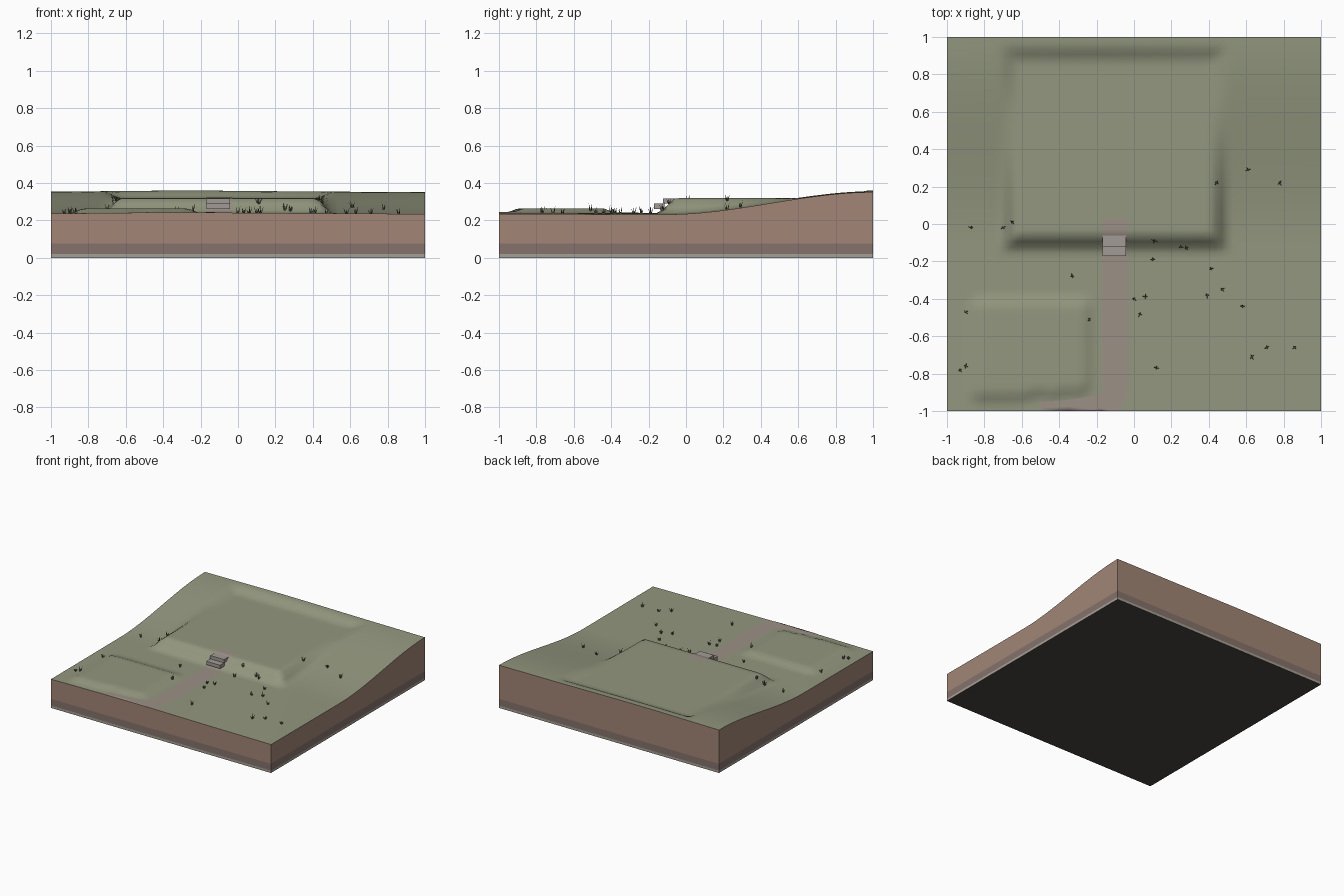
import bpy, bmesh, math, random
from mathutils import Vector

if "Cube" in bpy.data.objects:
    bpy.data.objects.remove(bpy.data.objects["Cube"])

random.seed(4)


def material(name, rgb):
    m = bpy.data.materials.new(name)
    m.diffuse_color = (*rgb, 1)
    m.use_nodes = True
    m.node_tree.nodes["Principled BSDF"].inputs["Base Color"].default_value = m.diffuse_color
    return m


GRASS = material("grass", (0.29, 0.31, 0.21))
SOIL = material("soil", (0.36, 0.24, 0.18))
STRATA = material("strata", (0.24, 0.17, 0.15))
BEDROCK = material("bedrock", (0.38, 0.35, 0.30))
UNDER = material("underside", (0.07, 0.06, 0.05))
PATH = material("path", (0.33, 0.28, 0.24))
STONE = material("stone", (0.36, 0.33, 0.31))
BLADE = material("blade", (0.10, 0.11, 0.06))


def finish(name, bm, *mats):
    me = bpy.data.meshes.new(name)
    bm.to_mesh(me)
    bm.free()
    ob = bpy.data.objects.new(name, me)
    bpy.context.collection.objects.link(ob)
    for m in mats:
        me.materials.append(m)
    return ob


# path centre line: in from the front edge, round a bend, up to the terrace
LINE = [Vector((-0.5, -1.02)), Vector((-0.35, -1.01)), Vector((-0.22, -0.99))]
LINE += [Vector((-0.22 + 0.12 * math.sin(a), -0.87 - 0.12 * math.cos(a)))
         for a in (math.radians(18 * i) for i in range(1, 6))]
LINE += [Vector((-0.1, -0.87 + 0.03 * i)) for i in range(1, 31)]


def smooth(t):
    t = min(max(t, 0), 1)
    return t * t * (3 - 2 * t)


def path_distance(x, y):
    return min(math.hypot(x - p.x, y - p.y) for p in LINE)


# ground height: slope, cut terrace, raised garden plot
def height(x, y):
    z = 0.237 + 0.117 * smooth((y + 0.1) / 1.1)
    z += 0.005 * math.cos(1.8 * (x + 0.25)) + 0.001 * math.sin(5 * x + 3 * y) - 0.001
    d = max(-0.62 - x, x - 0.41, -0.05 - y, y - 0.86, 0)
    w = 1 - smooth(d / 0.1)
    z += (0.319 - z) * w
    dx = max(-0.82 - x, x + 0.28, 0)
    dy = max(-0.89 - y, y + 0.45, 0)
    w = 1 - smooth(math.hypot(dx, dy) / 0.08)
    if w > 0:
        w *= smooth((path_distance(x, y) - 0.07) / 0.08)
    return z + (0.264 - z) * w


# earth block: draped top grid with layered side skirts and a flat underside
N = 64
bm = bmesh.new()
bmesh.ops.create_grid(bm, x_segments=N, y_segments=N, size=1)
for v in bm.verts:
    v.co.z = height(v.co.x, v.co.y)
for f in bm.faces:
    f.smooth = True
rim = [e for e in bm.edges if e.is_boundary]
for slot, level in ((1, 0.075), (2, 0.02), (3, 0.0)):
    geom = bmesh.ops.extrude_edge_only(bm, edges=rim)["geom"]
    for g in geom:
        if isinstance(g, bmesh.types.BMVert):
            g.co.z = level
        elif isinstance(g, bmesh.types.BMFace):
            g.material_index = slot
            g.smooth = False
    rim = [g for g in geom if isinstance(g, bmesh.types.BMEdge) and g.is_boundary]
for f in bmesh.ops.contextual_create(bm, geom=rim)["faces"]:
    f.material_index = 4
    f.smooth = False
bmesh.ops.recalc_face_normals(bm, faces=bm.faces)
ground = finish("earth_block", bm, GRASS, SOIL, STRATA, BEDROCK, UNDER)

# path ribbon draped on the ground
bm = bmesh.new()
previous = None
for i, p in enumerate(LINE):
    t = (LINE[min(i + 1, len(LINE) - 1)] - LINE[max(i - 1, 0)]).normalized()
    side = Vector((-t.y, t.x))
    row = []
    for k in range(5):
        q = p + side * (0.07 - 0.035 * k)
        q.y = max(q.y, -1)
        row.append(bm.verts.new((q.x, q.y, height(q.x, q.y) + 0.002)))
    if previous:
        for k in range(4):
            bm.faces.new((previous[k], previous[k + 1], row[k + 1], row[k])).smooth = True
    previous = row
finish("path", bm, PATH)


# stone steps up the terrace bank
def box(name, x0, x1, y0, y1, z0, z1):
    b = bmesh.new()
    bmesh.ops.create_cube(b, size=1)
    for v in b.verts:
        v.co = (x1 if v.co.x > 0 else x0, y1 if v.co.y > 0 else y0, z1 if v.co.z > 0 else z0)
    return finish(name, b, STONE)


box("lower_step", -0.168, -0.042, -0.172, -0.115, 0.262, 0.29)
box("upper_step", -0.168, -0.042, -0.122, -0.052, 0.291, 0.318)

# grass tufts: a few tapered leaning blades each
SPOTS = [(-.87, -.02), (-.70, -.02), (-.65, .01), (-.93, -.78), (-.90, -.76),
         (-.90, -.47), (-.33, -.28), (-.24, -.51), (.03, -.48), (0, -.40),
         (.06, -.39), (.10, -.19), (.11, -.09), (.25, -.12), (.28, -.13),
         (.41, -.24), (.39, -.38), (.47, -.35), (.58, -.44), (.63, -.71),
         (.71, -.66), (.86, -.66), (.12, -.77), (.44, .22), (.61, .29), (.78, .22)]
bm = bmesh.new()
for x, y in SPOTS:
    z = height(x, y) - 0.003
    turn = random.uniform(0, 6.28)
    for k in range(4):
        a = turn + k * math.pi / 2 + random.uniform(-0.3, 0.3)
        h = random.uniform(0.024, 0.045)
        out = Vector((math.cos(a), math.sin(a), 0))
        root = Vector((x, y, z)) + out * 0.003
        tip = bm.verts.new(root + out * random.uniform(0.005, 0.016) + Vector((0, 0, h)))
        base = [bm.verts.new(root + 0.004 * Vector((math.cos(a + j * 2.094), math.sin(a + j * 2.094), 0)))
                for j in range(3)]
        for j in range(3):
            bm.faces.new((base[j], base[(j + 1) % 3], tip))
finish("grass_tufts", bm, BLADE)
